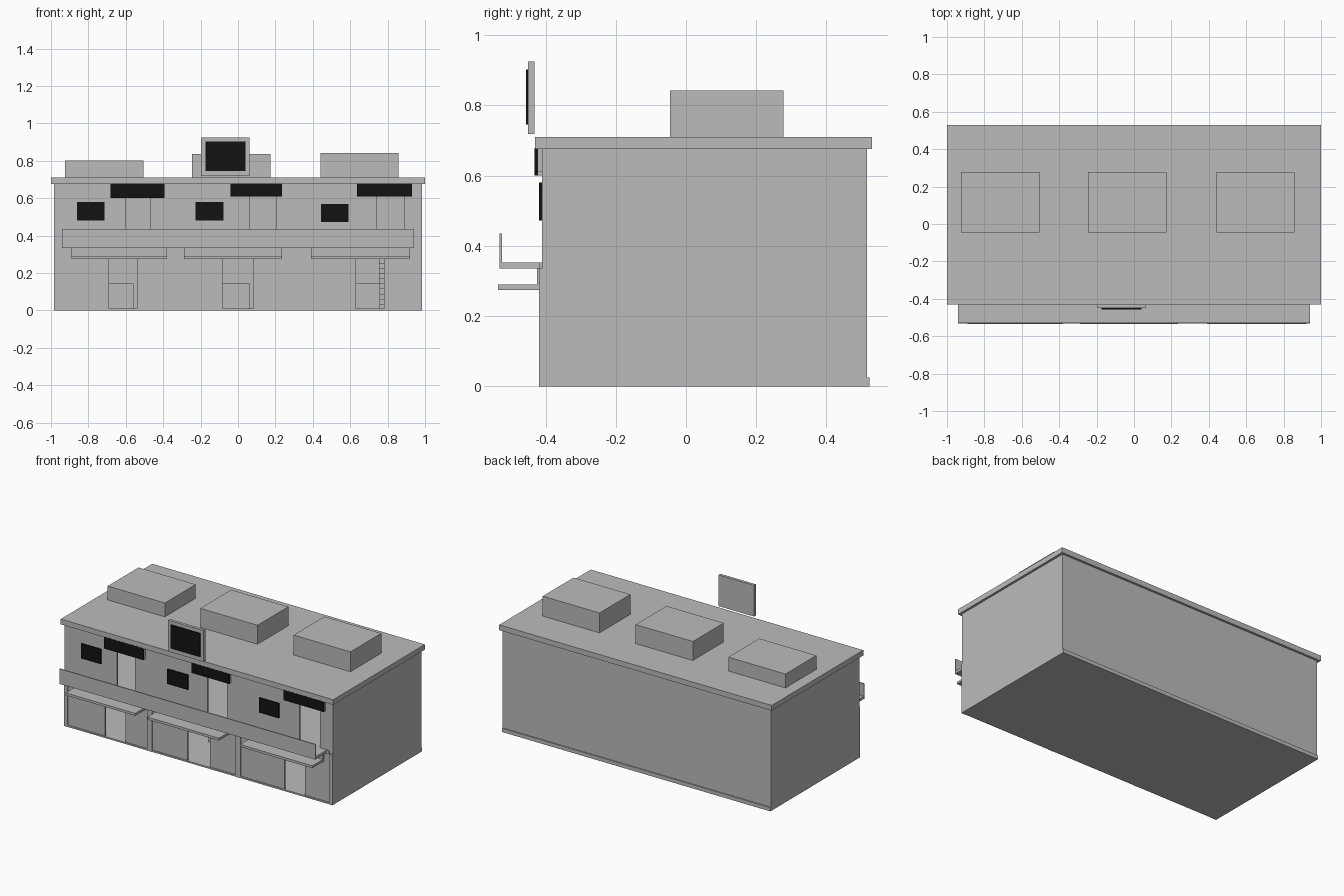
import bpy
import bmesh

if "Cube" in bpy.data.objects:
    bpy.data.objects.remove(bpy.data.objects["Cube"])


def material(name, rgb):
    m = bpy.data.materials.new(name)
    m.diffuse_color = (*rgb, 1)
    m.use_nodes = True
    m.node_tree.nodes["Principled BSDF"].inputs["Base Color"].default_value = m.diffuse_color
    return m


GREY = material("plain grey", (0.5, 0.5, 0.5))
BLACK = material("black", (0.006, 0.006, 0.006))


def boxes(name, items, mat=GREY):
    """One object made of boxes given as (x0, x1, y0, y1, z0, z1)."""
    bm = bmesh.new()
    for x0, x1, y0, y1, z0, z1 in items:
        verts = bmesh.ops.create_cube(bm, size=1)["verts"]
        for v in verts:
            v.co = (x1 if v.co.x > 0 else x0,
                    y1 if v.co.y > 0 else y0,
                    z1 if v.co.z > 0 else z0)
    me = bpy.data.meshes.new(name)
    bm.to_mesh(me)
    bm.free()
    me.materials.append(mat)
    ob = bpy.data.objects.new(name, me)
    bpy.context.collection.objects.link(ob)
    return ob


def wall(name, x0, x1, z0, z1, y0, y1, doors, sill, head):
    """Front wall with door openings, split into piers, sills and lintels."""
    parts, x = [], x0
    for a, b in doors:
        parts.append((x, a, y0, y1, z0, z1))
        parts.append((a, b, y0, y1, head, z1))
        parts.append((a, b, y0, y1, z0, sill))
        x = b
    parts.append((x, x1, y0, y1, z0, z1))
    boxes(name, parts)


L, R, F, B = -0.985, 0.985, -0.41, 0.515

# Shell
boxes("side_walls", [(L, L + 0.015, F, B, 0, 0.675), (R - 0.015, R, F, B, 0, 0.675)])
boxes("back_wall", [(L, R, B - 0.015, B, 0, 0.675)])
boxes("back_skirting", [(L, R, B, B + 0.007, 0, 0.025)])
boxes("ground_floor", [(L, R, F, B, 0, 0.008)])
boxes("upper_floor", [(L + 0.015, R - 0.015, F + 0.01, B - 0.015, 0.335, 0.353)])
boxes("roof_slab", [(-1, 1, -0.43, 0.53, 0.675, 0.71)])

# Front walls with doorways
low_doors = [(-0.69, -0.54), (-0.083, 0.083), (0.63, 0.78)]
top_doors = [(-0.60, -0.47), (0.065, 0.205), (0.74, 0.89)]
wall("shop_fronts", L, R, 0, 0.335, F, F + 0.01, low_doors, 0.008, 0.275)
wall("upper_front", L, R, 0.335, 0.675, F, F + 0.01, top_doors, 0.353, 0.61)

# Raised shop front frame
posts = [(-0.985, -0.96), (-0.375, -0.34), (0.275, 0.31), (0.96, 0.985)]
boxes("shop_posts", [(a, b, F - 0.008, F, 0, 0.335) for a, b in posts])
boxes("shop_sill", [(L, R, F - 0.006, F, 0, 0.01)])

# Room partitions
boxes("party_walls", [(x - 0.01, x + 0.01, F + 0.01, B - 0.015, z0, z1)
                      for x in (-0.357, 0.293)
                      for z0, z1 in ((0.008, 0.335), (0.353, 0.675))])
boxes("room_counters", [(a - 0.05, b - 0.02, -0.12, -0.02, 0.008, 0.145)
                        for a, b in low_doors])
# Inner staircase
boxes("stairs", [(0.755, 0.95, -0.05 + i * 0.04, -0.01 + i * 0.04, 0.008, 0.035 + i * 0.027)
                 for i in range(11)])

# Balcony and shop awnings
boxes("balcony_floor", [(-0.96, 0.96, -0.418, F, 0.335, 0.353),
                        (-0.94, 0.94, -0.53, -0.418, 0.335, 0.353)])
boxes("balcony_parapet", [(-0.94, 0.94, -0.531, -0.524, 0.335, 0.435)])
awnings = [(-0.89, -0.38), (-0.29, 0.235), (0.39, 0.92)]
boxes("awnings", [(a, b, -0.535, F, 0.274, 0.290) for a, b in awnings])
boxes("awning_brackets", [(a, b, -0.424, F, 0.290, 0.335) for a, b in awnings])

# Rooftop units
for i, (a, b, top) in enumerate([(-0.925, -0.505, 0.802),
                                 (-0.245, 0.175, 0.836),
                                 (0.44, 0.857, 0.842)]):
    boxes(f"roof_unit_{i + 1}", [(a, b, -0.045, 0.278, 0.71, top)])

# Billboard
boxes("billboard", [(-0.197, 0.062, -0.45, -0.431, 0.718, 0.925)])
boxes("billboard_screen", [(-0.175, 0.041, -0.456, -0.45, 0.745, 0.902)], BLACK)

# Signs under the eaves and small wall plates
signs = [(-0.682, -0.393, 0.60), (-0.04, 0.235, 0.61), (0.635, 0.93, 0.61)]
boxes("sign_backings", [(a, b, -0.422, F, z, 0.675) for a, b, z in signs])
boxes("eave_signs", [(a, b, -0.431, -0.422, z, 0.678) for a, b, z in signs], BLACK)
boxes("wall_plates", [(-0.86, -0.715, F - 0.008, F, 0.482, 0.58),
                      (-0.227, -0.078, F - 0.008, F, 0.482, 0.58),
                      (0.445, 0.59, F - 0.008, F, 0.472, 0.57)], BLACK)
